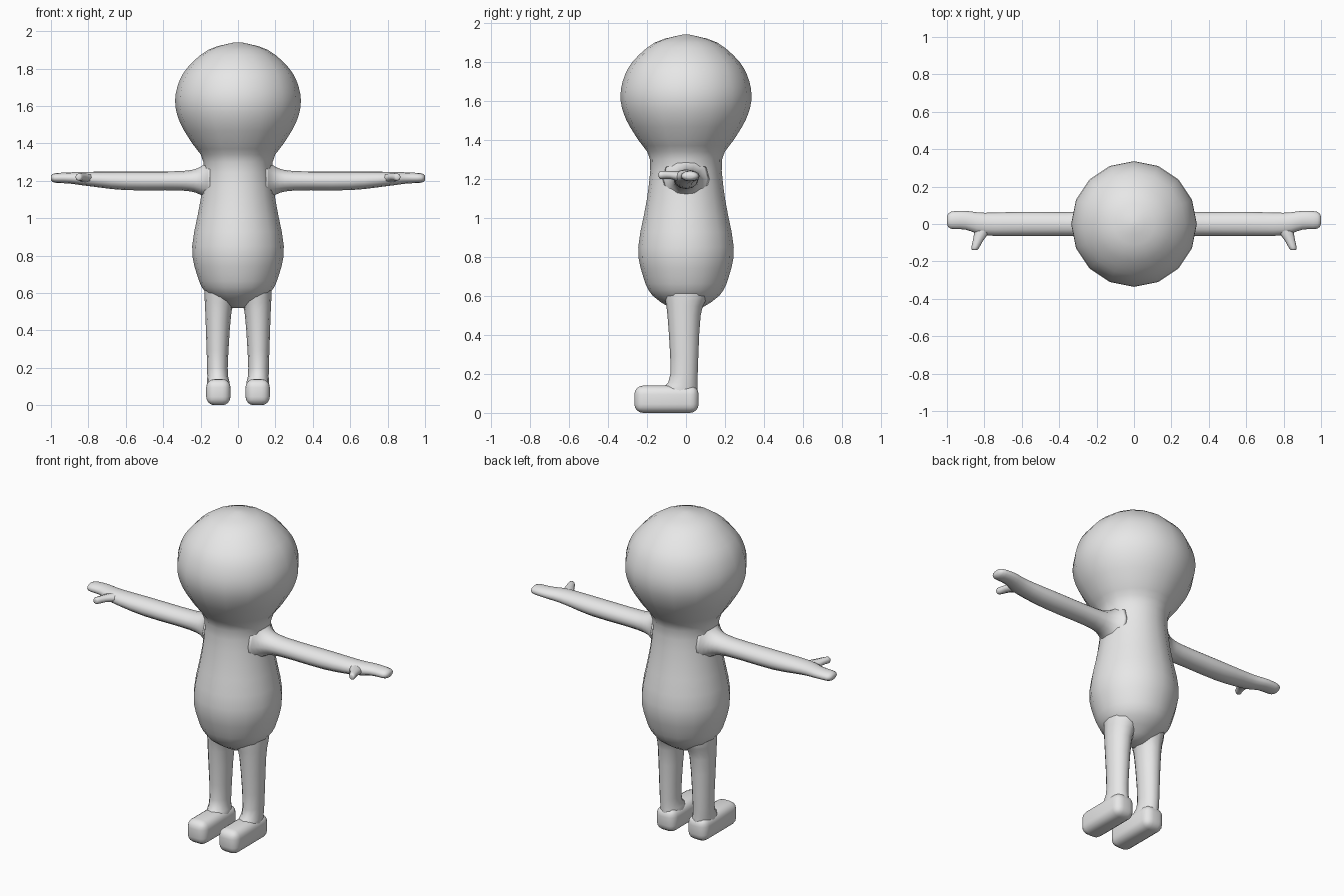
import bpy
import bmesh
from math import cos, sin, pi
from mathutils import Matrix, Vector

cube = bpy.data.objects.get("Cube")
if cube:
    bpy.data.objects.remove(cube, do_unlink=True)

GREY = (0.8, 0.8, 0.8, 1)
clay = bpy.data.materials.new("plain_grey")
clay.use_nodes = True
clay.diffuse_color = GREY
shader = next(node for node in clay.node_tree.nodes if node.type == "BSDF_PRINCIPLED")
shader.inputs["Base Color"].default_value = GREY


def finish(name, bm, mirrored):
    """Turn a bmesh into a smooth grey object, optionally with a twin across x."""
    bmesh.ops.recalc_face_normals(bm, faces=bm.faces)
    mesh = bpy.data.meshes.new(name)
    bm.to_mesh(mesh)
    bm.free()
    mesh.materials.append(clay)
    mesh.shade_smooth()
    part = bpy.data.objects.new(name, mesh)
    bpy.context.collection.objects.link(part)
    if mirrored:
        mirror = part.modifiers.new("both_sides", "MIRROR")
        mirror.use_mirror_merge = False


def smooth_rings(rings, steps=3):
    """Fill in rings between the given ones along a flowing curve."""
    keys = [Vector(ring) for ring in rings]
    keys = [keys[0], *keys, keys[-1]]
    result = []
    for before, start, end, after in zip(keys, keys[1:], keys[2:], keys[3:]):
        leave = (end - before) / 2
        arrive = (after - start) / 2
        for step in range(steps):
            t = step / steps
            bend = (leave * (1 - t) - arrive * t) * t * (1 - t)
            ease = t * t * (3 - 2 * t)
            result.append(start.lerp(end, ease) + bend)
    return result + [keys[-1]]


def loft(name, axis, rings, sides, mirrored=True):
    """Skin oval rings: position on the axis, two centre values, two radii."""
    bm = bmesh.new()
    loops = []
    for along, centre_a, centre_b, radius_a, radius_b in smooth_rings(rings):
        loop = []
        for side in range(sides):
            angle = 2 * pi * side / sides
            point = [centre_a + radius_a * cos(angle), centre_b + radius_b * sin(angle)]
            point.insert("xyz".index(axis), along)
            loop.append(bm.verts.new(point))
        loops.append(loop)
    for near, far in zip(loops, loops[1:]):
        for side in range(sides):
            last = side - 1
            bm.faces.new((near[last], near[side], far[side], far[last]))
    bm.faces.new(loops[0])
    bm.faces.new(loops[-1])
    finish(name, bm, mirrored)


def rounded_box(name, centre, size, rounding):
    bm = bmesh.new()
    shape = Matrix.Translation(centre) @ Matrix.Diagonal((*size, 1))
    bmesh.ops.create_cube(bm, size=1, matrix=shape)
    bmesh.ops.bevel(bm, geom=bm.edges[:], offset=rounding, segments=4,
                    profile=0.5, affect="EDGES")
    finish(name, bm, mirrored=True)


# Pear-shaped torso flowing through the neck into the round head
body_profile = [
    (0.52, 0.05), (0.6, 0.17), (0.7, 0.22), (0.85, 0.245), (1.1, 0.2),
    (1.3, 0.185), (1.4, 0.245), (1.5, 0.305), (1.6, 0.335), (1.7, 0.325),
    (1.8, 0.275), (1.9, 0.16), (1.94, 0.02),
]
loft("body_and_head", "z",
     [(height, 0, 0, radius, radius) for height, radius in body_profile],
     sides=16, mirrored=False)

# Arms with flared shoulders, thinning into mitten hands
loft("arm", "x", [
    (0.15, 0, 1.2, 0.12, 0.12),
    (0.2, 0, 1.2, 0.08, 0.075),
    (0.3, 0, 1.2, 0.065, 0.052),
    (0.6, 0, 1.2, 0.065, 0.05),
    (0.8, 0, 1.21, 0.06, 0.038),
    (0.9, 0.02, 1.215, 0.05, 0.03),
    (0.98, 0.02, 1.215, 0.045, 0.025),
    (1, 0.02, 1.215, 0.02, 0.01),
], sides=12)

# Thumbs pointing forward and slightly outward
loft("thumb", "y", [
    (-0.02, 0.8, 1.21, 0.05, 0.03),
    (-0.08, 0.83, 1.22, 0.03, 0.02),
    (-0.13, 0.85, 1.22, 0.02, 0.02),
    (-0.14, 0.85, 1.22, 0.01, 0.01),
], sides=8)

# Legs widening at the hips and spreading forward at the ankles
loft("leg", "z", [
    (0.05, 0.105, -0.03, 0.06, 0.09),
    (0.12, 0.105, -0.03, 0.06, 0.09),
    (0.2, 0.11, -0.01, 0.055, 0.07),
    (0.5, 0.105, -0.01, 0.07, 0.085),
    (0.6, 0.09, 0, 0.09, 0.11),
    (0.7, 0.09, 0, 0.09, 0.11),
], sides=12)

# Soft blocky feet reaching forward
rounded_box("foot", centre=(0.105, -0.1, 0.07), size=(0.13, 0.33, 0.14), rounding=0.045)
